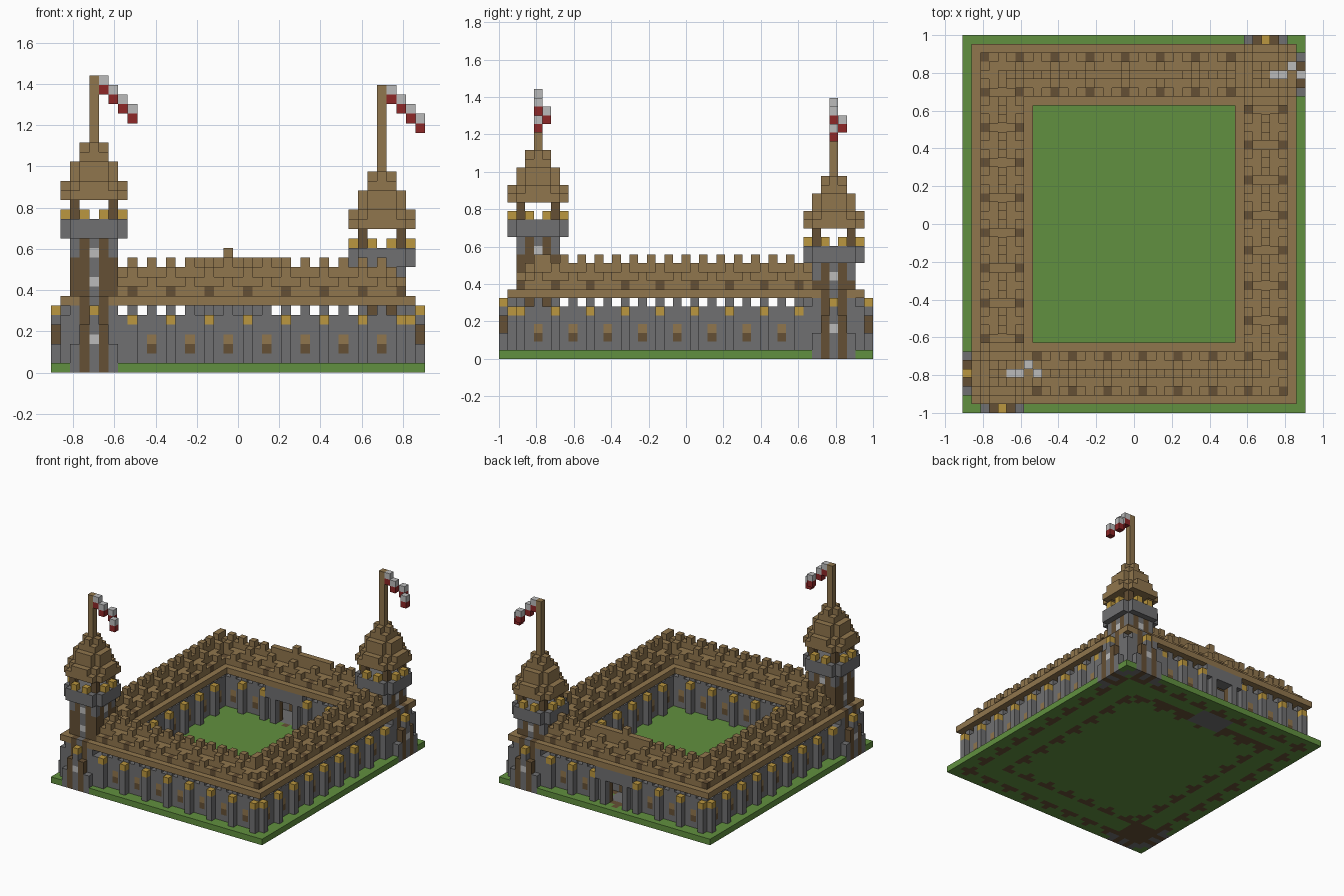
import bpy
import bmesh
from mathutils import Vector

cube = bpy.data.objects.get("Cube")
if cube:
    bpy.data.objects.remove(cube, do_unlink=True)

NX, NY = 39, 43
U = 2 / NY

COLOURS = {
    "grass": (0.12, 0.28, 0.05),
    "stone": (0.16, 0.16, 0.165),
    "roof_wood": (0.28, 0.18, 0.075),
    "dark_timber": (0.13, 0.08, 0.035),
    "lantern_gold": (0.5, 0.31, 0.05),
    "flag_red": (0.27, 0.02, 0.02),
    "pale_grey": (0.5, 0.5, 0.5),
}
MATERIALS = {}
for name, rgb in COLOURS.items():
    m = bpy.data.materials.new(name)
    m.use_nodes = True
    m.diffuse_color = (*rgb, 1)
    bsdf = m.node_tree.nodes["Principled BSDF"]
    bsdf.inputs["Base Color"].default_value = (*rgb, 1)
    bsdf.inputs["Roughness"].default_value = 0.9
    MATERIALS[name] = m

# Every block is stored as cell -> (part, colour); later blocks replace earlier ones
blocks = {}


def put(part, colour, i, j, k0, k1=None):
    for k in range(k0, k0 + 1 if k1 is None else k1):
        blocks[i, j, k] = (part, colour)


def clear(i, j, k0, k1):
    for k in range(k0, k1):
        blocks.pop((i, j, k), None)


# Ground slab
for i in range(NX):
    for j in range(NY):
        put("ground", "grass", i, j, 0)


def ring_cell(i, j):
    """Depth from the eave, position along the wall, and the column phase."""
    sides = [(j - 1, i, 0), (NX - 2 - i, j, 2), (NY - 2 - j, i, 2), (i - 1, j, 0)]
    return min(sides, key=lambda s: s[0])


# Four walls with covered walkway and stepped roof
for i in range(1, NX - 1):
    for j in range(1, NY - 1):
        d, s, phase = ring_cell(i, j)
        if d > 6:
            continue
        near_x = j - 1 == d or NY - 2 - j == d
        column = s % 4 == phase
        # footings under the walls
        if (d in (0, 6) and column) or (d in (1, 5) and (s - phase) % 4 != 2):
            put("ground", "dark_timber", i, j, 0)
        # wall faces with small windows and battlements
        if d in (1, 5):
            put("walls", "stone", i, j, 1, 6)
            if s % 2 == 0:
                put("walls", "stone", i, j, 6)
            if (s - phase) % 4 == 2:
                put("walls", "dark_timber", i, j, 2)
                put("walls", "roof_wood", i, j, 3)
        # columns with lantern tops
        if d in (0, 6) and column:
            put("wall_columns", "stone", i, j, 1, 5)
            put("wall_columns", "lantern_gold", i, j, 5)
        # roof courses, raised shingles and ridge teeth
        h = min(d, 6 - d)
        put("wall_roof", "roof_wood", i, j, 7, 8 + h)
        if h == 3:
            bump = s % 2 == (0 if near_x else 1)
        else:
            bump = h > 0 and (s + 2 * h) % 4 == phase
        if bump:
            put("wall_roof", "roof_wood", i, j, 8 + h)
        if h == 1 and column:
            put("wall_roof", "dark_timber", i, j, 8)

# Gate through the back wall
for d in range(7):
    j = NY - 2 - d
    for i in range(15, 22):
        if d in (0, 1, 5, 6):
            put("gatehouse", "stone", i, j, 5, 7)
        if 17 <= i <= 19:
            clear(i, j, 1, 5)
        elif i in (16, 20) and d in (0, 1, 5, 6):
            put("gatehouse", "dark_timber" if d in (1, 5) else "stone", i, j, 1, 5)
        if i < 21 and 2 <= d <= 5:
            put("ground", "stone", i, j, 0)
for i in range(5, 15):
    put("ground", "dark_timber", i, NY - 6, 0)
for i in range(21, 29):
    put("ground", "dark_timber", i, NY - 6, 0)
for i in range(14, 24):
    put("wall_roof", "roof_wood", i, NY - 5, 11)
put("wall_roof", "roof_wood", 18, NY - 5, 12)


def tower(name, ci, cj, out, drop, pole_top):
    """Corner tower; out is +1 or -1, the outward direction on both axes."""
    def at(part, colour, dx, dy, k0, k1=None):
        put(name + "_" + part, colour, ci + dx * out, cj + dy * out, k0, k1)

    deck = 14 - drop
    # shaft: timber posts, stone panels, pale windows
    for dx in range(-2, 3):
        for dy in range(-2, 3):
            a, b = abs(dx), abs(dy)
            if a == b == 2:
                at("shaft", "stone", dx, dy, 1, deck)
                at("shaft", "dark_timber", dx, dy, 8, deck - 2)
            else:
                post = 1 in (a, b) and max(a, b) == 2
                at("shaft", "dark_timber" if post else "stone", dx, dy, 1, deck)
            if max(a, b) == 2 and min(a, b) == 0:
                for k in (9, 12):
                    if k < deck:
                        at("shaft", "pale_grey", dx, dy, k)
    # stepped buttresses on the two outer faces
    for p in range(-3, 4):
        a = abs(p)
        colour = "dark_timber" if a == 1 else "stone"
        for flip in (False, True):
            def arm(dist, col, k0, k1=None):
                dx, dy = (p, dist) if flip else (dist, p)
                at("buttress", col, dx, dy, k0, k1)
            arm(3, colour, 0, 8 if a < 2 else 9 - a)
            if a < 3:
                arm(4, colour, 0, (6, 5, 3)[a])
            if a == 0:
                arm(4, "pale_grey", 3)
                arm(4, "lantern_gold", 6)
    # lookout deck, lantern ring, posts and stepped roof
    for dx in range(-3, 4):
        for dy in range(-3, 4):
            a, b = abs(dx), abs(dy)
            m, t = max(a, b), a + b
            if t <= 5:
                at("deck", "stone", dx, dy, deck, deck + 2)
            if m == 3 and min(a, b) == 1:
                at("deck", "lantern_gold", dx, dy, deck + 2)
            if a == b == 2:
                at("posts", "dark_timber", dx, dy, deck + 2, deck + 4)
            for step, (r, limit) in enumerate([(3, 5), (3, 4), (2, 3), (2, 3), (1, 2), (1, 1)]):
                if m <= r and t <= limit:
                    at("roof", "roof_wood", dx, dy, deck + 4 + step)
    # flagpole and drooping flag
    put(name + "_flagpole", "roof_wood", ci, cj, deck + 10, pole_top)
    for n in range(4):
        j = cj + (1 if n == 2 else 0)
        put(name + "_flag", "pale_grey", ci + 1 + n, j, pole_top - 1 - n)
        put(name + "_flag", "flag_red", ci + 1 + n, j, pole_top - 2 - n)


tower("front_tower", 4, 4, -1, 0, 31)
tower("back_tower", 34, 38, 1, 3, 30)
for i in range(2, 7):
    for j in range(2, 7):
        put("ground", "dark_timber", i, j, 0)

# Turn the blocks of each part into one mesh of outer faces
parts = {}
for cell, (part, colour) in blocks.items():
    parts.setdefault(part, []).append((cell, colour))

AXES = [Vector((1, 0, 0)), Vector((0, 1, 0)), Vector((0, 0, 1))]
for part, cells in parts.items():
    bm = bmesh.new()
    corners = {}

    def vertex(p):
        key = tuple(round(c) for c in p)
        if key not in corners:
            x, y, z = key
            corners[key] = bm.verts.new(((x - NX / 2) * U, (y - NY / 2) * U, z * U))
        return corners[key]

    used = sorted({colour for _, colour in cells})
    for cell, colour in cells:
        base = Vector(cell)
        for a in range(3):
            n, u, v = AXES[a], AXES[(a + 1) % 3], AXES[(a + 2) % 3]
            for sign in (1, -1):
                if tuple(int(c) for c in base + n * sign) in blocks:
                    continue
                o = base + n if sign > 0 else base
                quad = [o, o + u, o + u + v, o + v][::sign]
                face = bm.faces.new([vertex(p) for p in quad])
                face.material_index = used.index(colour)
    mesh = bpy.data.meshes.new(part)
    bm.to_mesh(mesh)
    bm.free()
    for colour in used:
        mesh.materials.append(MATERIALS[colour])
    bpy.context.scene.collection.objects.link(bpy.data.objects.new(part, mesh))
